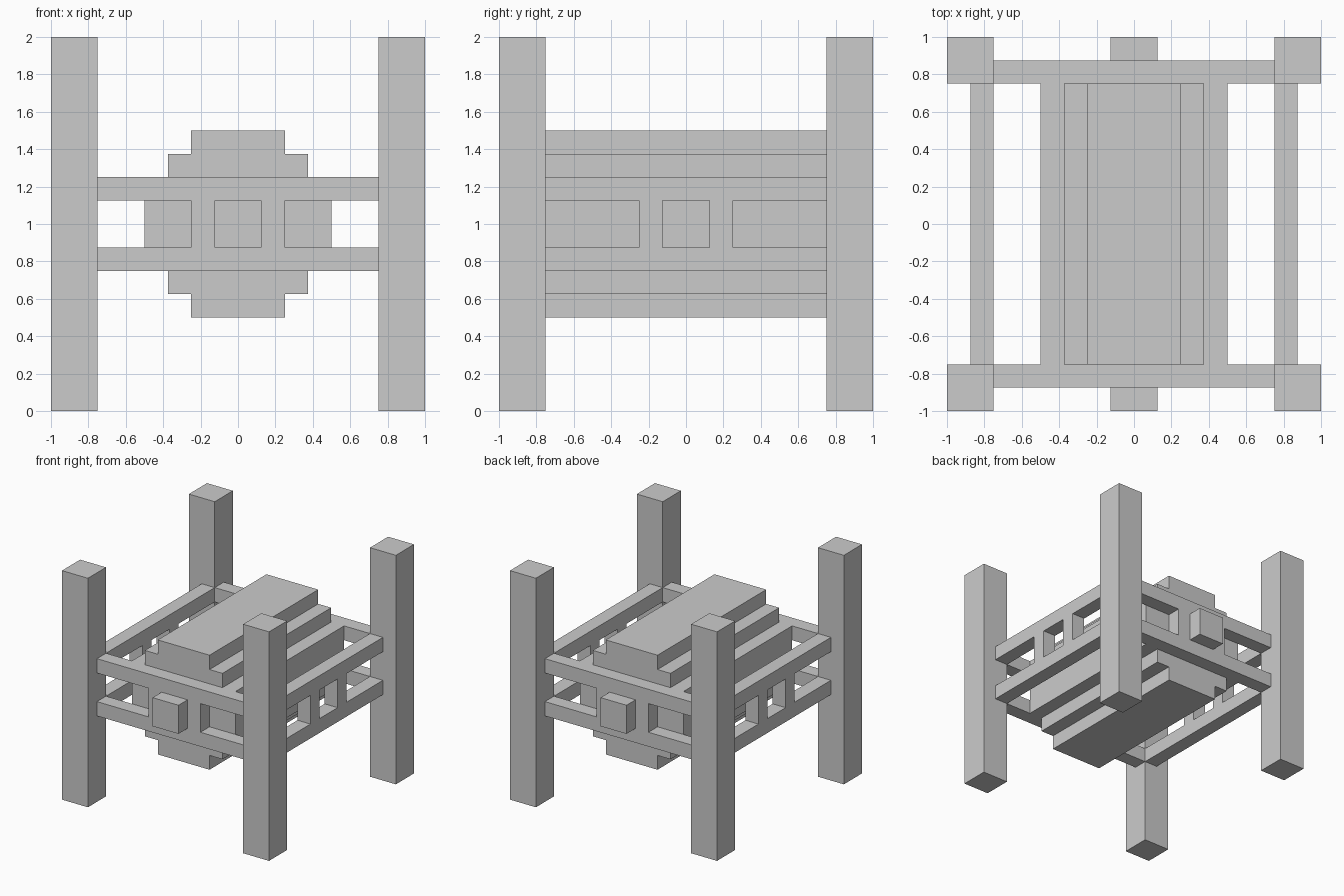
import bpy
import bmesh

if "Cube" in bpy.data.objects:
    bpy.data.objects.remove(bpy.data.objects["Cube"])

U = 0.125  # grid step of the blocky design


def mesh_object(name, bm):
    bmesh.ops.recalc_face_normals(bm, faces=bm.faces)
    me = bpy.data.meshes.new(name)
    bm.to_mesh(me)
    bm.free()
    ob = bpy.data.objects.new(name, me)
    bpy.context.collection.objects.link(ob)
    return ob


def box(name, x, y, z):
    """Axis-aligned box from (min, max) ranges in metres."""
    bm = bmesh.new()
    bmesh.ops.create_cube(bm, size=1)
    for v in bm.verts:
        for i, (lo, hi) in enumerate((x, y, z)):
            v.co[i] = hi if v.co[i] > 0 else lo
    return mesh_object(name, bm)


def frame(name, outline, holes, near, far, place):
    """Fill a flat grid of cells, minus holes, and extrude it into a pierced panel."""
    us, vs = outline
    bm = bmesh.new()
    for u0, u1 in zip(us, us[1:]):
        for v0, v1 in zip(vs, vs[1:]):
            if any(h[0] <= u0 and u1 <= h[1] for h in holes) and (v0, v1) == (vs[1], vs[2]):
                continue
            bm.faces.new([bm.verts.new(place(u, near, v))
                          for u, v in ((u0, v0), (u1, v0), (u1, v1), (u0, v1))])
    bmesh.ops.remove_doubles(bm, verts=bm.verts, dist=1e-5)
    grown = bmesh.ops.extrude_face_region(bm, geom=bm.faces[:], use_keep_orig=True)
    push = place(0, far, 0) - place(0, near, 0)
    bmesh.ops.translate(bm, vec=push, verts=[g for g in grown["geom"]
                                           if isinstance(g, bmesh.types.BMVert)])
    # merge coplanar cells into clean faces
    bmesh.ops.recalc_face_normals(bm, faces=bm.faces)
    return mesh_object(name, bm)


from mathutils import Vector

Z_LEVELS = [6 * U, 7 * U, 9 * U, 10 * U]

for s, word in ((-1, "front"), (1, "back")):
    # corner posts
    for t, side in ((-1, "left"), (1, "right")):
        box(f"{word}_{side}_post", sorted((t * 0.75, t)), sorted((s * 0.75, s)), (0, 2))
    # end frame with a solid middle block, and the axle stub on it
    frame(f"{word}_frame", ([-0.75, -0.25, 0.25, 0.75], Z_LEVELS),
          [(-0.75, -0.25), (0.25, 0.75)], s * 0.75, s * 0.875,
          lambda u, d, v: Vector((u, d, v)))
    box(f"{word}_axle_stub", (-U, U), sorted((s * 0.875, s)), (7 * U, 9 * U))

# side frames, each with two small uprights
for t, side in ((-1, "left"), (1, "right")):
    frame(f"{side}_frame", ([-0.75, -0.25, -U, U, 0.25, 0.75], Z_LEVELS),
          [(-0.75, -0.25), (-U, U), (0.25, 0.75)], t * 0.75, t * 0.875,
          lambda u, d, v: Vector((d, u, v)))

# stepped drum: one quarter profile mirrored around, extruded along y
quarter = [(4, 0), (4, 2), (3, 2), (3, 3), (2, 3), (2, 4)]
half = quarter[1:] + [(-x, z) for x, z in reversed(quarter[1:])]
ring = half + [(-x, -z) for x, z in half]
bm = bmesh.new()
face = bm.faces.new([bm.verts.new((x * U, -0.75, 1 + z * U)) for x, z in ring])
grown = bmesh.ops.extrude_face_region(bm, geom=[face], use_keep_orig=True)
bmesh.ops.translate(bm, vec=(0, 1.5, 0), verts=[g for g in grown["geom"]
                                              if isinstance(g, bmesh.types.BMVert)])
mesh_object("stepped_drum", bm)
